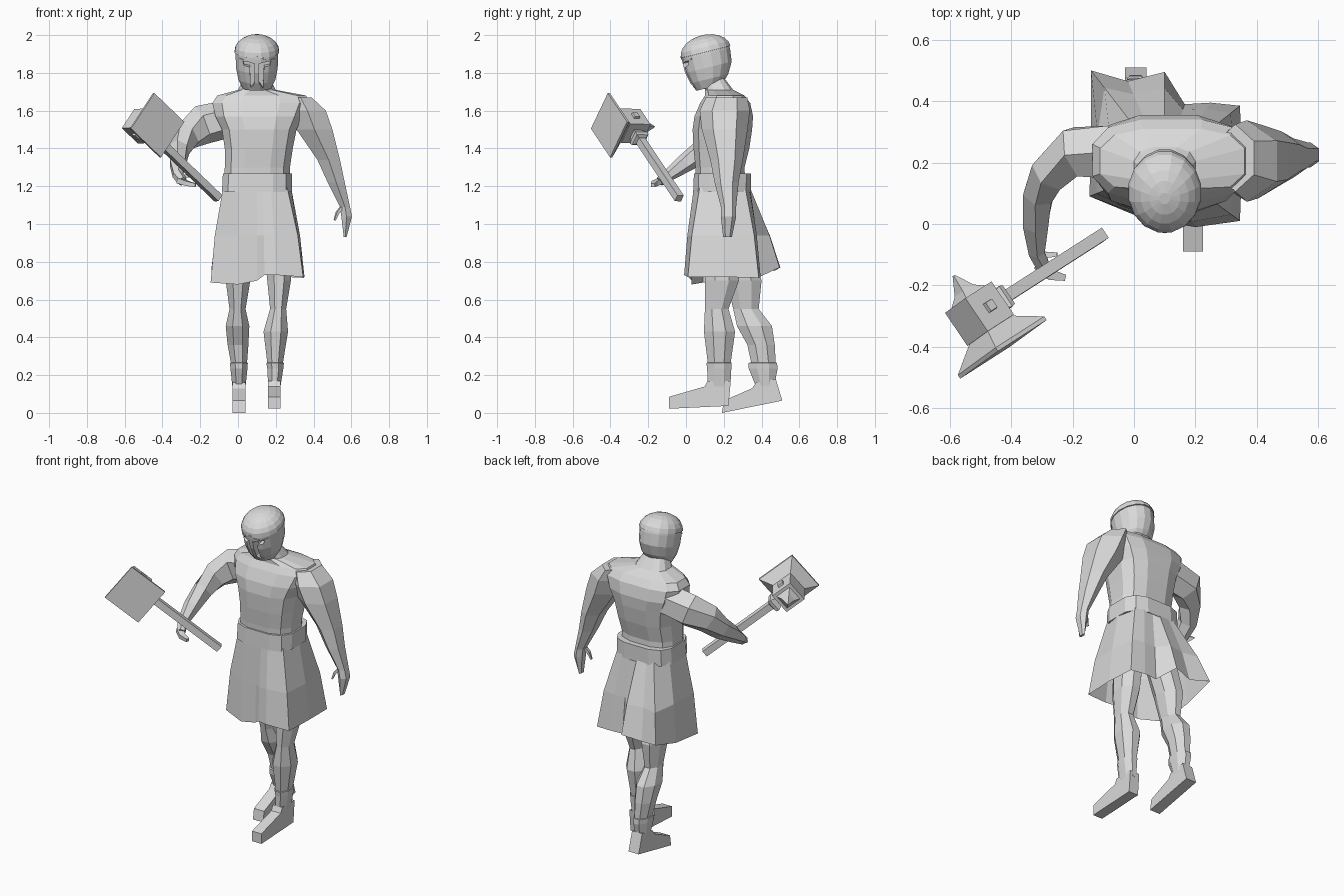
import bpy
import bmesh
from math import cos, sin, pi, radians, copysign, sqrt
from mathutils import Vector, Matrix

default_cube = bpy.data.objects.get("Cube")
if default_cube:
    bpy.data.objects.remove(default_cube, do_unlink=True)

# One plain colour for the whole figure
stone = bpy.data.materials.new("pale grey")
stone.use_nodes = True
stone.diffuse_color = (.7, .7, .7, 1)
stone.node_tree.nodes["Principled BSDF"].inputs["Base Color"].default_value = (.7, .7, .7, 1)


def loft(name, rings, capped=True, matrix=Matrix.Identity(4)):
    """Join rings of equal point count into one flat-shaded skin."""
    bm = bmesh.new()
    rows = [[bm.verts.new(matrix @ Vector(p)) for p in ring] for ring in rings]
    count = len(rows[0])
    for low, high in zip(rows, rows[1:]):
        for i in range(count):
            j = (i + 1) % count
            bm.faces.new((low[i], low[j], high[j], high[i]))
    if capped:
        bm.faces.new(rows[0])
        bm.faces.new(rows[-1])
    bmesh.ops.recalc_face_normals(bm, faces=bm.faces)
    mesh = bpy.data.meshes.new(name)
    bm.to_mesh(mesh)
    bm.free()
    mesh.materials.append(stone)
    obj = bpy.data.objects.new(name, mesh)
    bpy.context.collection.objects.link(obj)
    return obj


def slab(z, x0, x1, y0, y1, sides=8, power=1.0):
    """Level ring fitted to bounds; a lower power makes it boxier."""
    reach = cos(pi / sides) ** power
    ring = []
    for i in range(sides):
        a = (i + .5) * 2 * pi / sides
        u = copysign(abs(cos(a)) ** power, cos(a)) / reach
        v = copysign(abs(sin(a)) ** power, sin(a)) / reach
        ring.append(((x0 + x1) / 2 + u * (x1 - x0) / 2, (y0 + y1) / 2 + v * (y1 - y0) / 2, z))
    return ring


def tube(name, path, sides=8, matrix=Matrix.Identity(4)):
    """Path entries: point, sideways radius, upright radius."""
    points = [Vector(p) for p, _, _ in path]
    rings = []
    for i, (_, wide, tall) in enumerate(path):
        axis = points[min(i + 1, len(points) - 1)] - points[max(i - 1, 0)]
        side = axis.cross(Vector((0, 0, 1))).normalized()
        up = side.cross(axis).normalized()
        angles = [(k + .5) * 2 * pi / sides for k in range(sides)]
        rings.append([points[i] + side * wide * cos(a) + up * tall * sin(a) for a in angles])
    return loft(name, rings, matrix=matrix)


def extrude_x(name, profile, x0, x1):
    return loft(name, [[(x, y, z) for y, z in profile] for x in (x0, x1)])


# Torso with shoulders and neck
torso = [
    (1.17, -.075, .275, .055, .315), (1.30, -.07, .275, .05, .31),
    (1.40, -.07, .29, .04, .335), (1.50, -.085, .31, .035, .35),
    (1.57, -.12, .345, .045, .355), (1.64, -.135, .375, .075, .34),
    (1.68, -.11, .36, .1, .31), (1.71, .0, .2, .1, .25), (1.79, .04, .16, .09, .19),
]
loft("torso", [slab(*row, sides=12, power=.7) for row in torso])

# Belt
belt = [(1.17, -.085, .285, .038, .345), (1.268, -.08, .285, .042, .345)]
loft("belt", [slab(*row, sides=12, power=.6) for row in belt])

# Skirt flaring from the belt to an uneven hem
hem = [
    (.345, .01, .72), (.2, -.01, .73), (.14, .0, .73), (.1, .03, .70), (0, .03, .68),
    (-.145, .09, .69), (-.14, .3, .71), (-.14, .5, .77), (-.02, .465, .75), (.1, .495, .77),
    (.165, .39, .72), (.25, .395, .72), (.345, .385, .715), (.352, .2, .72),
]
middle = Vector((.1, .19))
waist_ring, hip_ring = [], []
for x, y, z in hem:
    out = Vector((x, y)) - middle
    scale = ((abs(out.x) / .182) ** 4 + (abs(out.y) / .15) ** 4) ** -.25
    top = middle + out * scale
    hip = top.lerp(Vector((x, y)), .66)
    waist_ring.append((top.x, top.y, 1.19))
    hip_ring.append((hip.x, hip.y, .94))
loft("skirt", [waist_ring, hip_ring, hem], capped=False)

# Legs with boot cuffs
left_leg = [
    (.14, .16, .225, .115, .235), (.235, .155, .24, .112, .24), (.265, .15, .243, .108, .242),
    (.266, .155, .238, .115, .237), (.43, .135, .265, .095, .26), (.55, .17, .255, .1, .225),
    (.70, .155, .28, .1, .28), (.95, .13, .28, .1, .30),
]
right_leg = [
    (.14, -.03, .04, .37, .467), (.235, -.04, .05, .332, .485), (.265, -.043, .052, .33, .482),
    (.266, -.038, .048, .345, .475), (.36, -.055, .055, .325, .47), (.46, -.065, .06, .27, .455),
    (.55, -.045, .04, .25, .385), (.70, -.065, .065, .215, .40), (.95, -.07, .08, .14, .33),
]
for name, rows in (("left_leg", left_leg), ("right_leg", right_leg)):
    loft(name, [slab(*row) for row in rows])

# Feet
extrude_x("left_foot", [(-.09, .022), (.225, .037), (.237, .17), (.115, .17), (.1, .14), (-.09, .085)],
          .16, .225)
extrude_x("right_foot", [(.19, 0), (.51, .065), (.475, .18), (.37, .16), (.35, .13), (.2, .065)],
          -.03, .04)

# Hanging left arm and hand
left_arm = [
    (1.67, .27, .39, .12, .31), (1.60, .27, .465, .09, .32), (1.50, .31, .50, .1, .31),
    (1.34, .42, .54, .14, .29), (1.22, .475, .565, .16, .27), (1.09, .54, .593, .19, .26),
    (1.04, .547, .603, .19, .26), (.93, .56, .575, .2, .24),
]
loft("left_arm", [slab(*row, sides=6) for row in left_arm])
tube("left_thumb", [((.56, .215, 1.1), .02, .012), ((.527, .205, 1.06), .018, .01),
                    ((.512, .2, 1.02), .01, .006)], sides=4)

# Bent right arm and hand
tube("right_arm", [
    ((-.06, .235, 1.555), .1, .1), ((-.19, .235, 1.525), .09, .105), ((-.27, .17, 1.47), .07, .085),
    ((-.31, .10, 1.395), .055, .065), ((-.32, .0, 1.325), .047, .05),
    ((-.318, -.09, 1.26), .03, .033), ((-.295, -.14, 1.225), .026, .026),
], sides=6)
tube("right_fingers", [((-.31, -.13, 1.23), .03, .02), ((-.27, -.165, 1.215), .025, .018),
                       ((-.225, -.175, 1.205), .014, .014)], sides=4)
tube("right_thumb", [((-.31, -.1, 1.25), .016, .014), ((-.25, -.1, 1.255), .01, .01)], sides=4)

# Helmeted head, tipped forward
head_frame = Matrix.Translation((.1, .115, 1.87)) @ Matrix.Rotation(radians(14), 4, "X")
# Rows: height, half width, half depth, depth offset
helmet = [(-.145, .075, .07, -.028), (-.1, .098, .103, -.016), (-.04, .11, .127, -.006),
          (.03, .113, .131, -.002), (.042, .113, .13, -.002), (.043, .118, .135, 0)]
for step in range(1, 6):
    lift = step * pi / 11
    helmet.append((.043 + .09 * sin(lift), .118 * cos(lift), .135 * cos(lift), 0))
head = loft("helmet", [slab(z, -w, w, o - d, o + d, sides=16) for z, w, d, o in helmet],
            matrix=head_frame)

# Eye and cheek openings on both sides of the nose guard
opening = [(.012, .012), (.076, .022), (.068, -.004), (.037, -.01), (.032, -.13), (.012, -.1)]
for side in (-1, 1):
    cutter = loft("face_cutter", [[(side * x, y, z) for x, z in opening] for y in (-.2, -.08)],
                  matrix=head_frame)
    cutter.hide_render = True
    cut = head.modifiers.new("face opening", "BOOLEAN")
    cut.operation, cut.object = "DIFFERENCE", cutter
    bpy.context.view_layer.objects.active = head
    bpy.ops.object.modifier_apply(modifier=cut.name)
    bpy.data.objects.remove(cutter, do_unlink=True)

# Arched brow ridge hugging the helmet front
brow = []
for i in range(-4, 5):
    x = i * .023
    brow.append(((x, -.13 * sqrt(1 - (x / .115) ** 2) - .003, .05 - .028 * sin(abs(i) * pi / 6)), .005, .005))
tube("brow_ridge", brow, sides=4, matrix=head_frame)

# War hammer: first axis runs down the handle, third axis runs behind the striking face
along = Vector((.655, .42, -.628)).normalized()
behind = Vector((-.557, .83, -.03))
behind = (behind - along * behind.dot(along)).normalized()
across = along.cross(behind)
hammer_frame = Matrix.Translation((-.425, -.408, 1.523)) @ Matrix((along, across, behind)).transposed().to_4x4()
CORNERS = ((-1, -1), (1, -1), (1, 1), (-1, 1))
MID = .14


def hammer_part(name, axis, rows):
    """Square-section part; rows are (distance along axis, half width)."""
    rings = []
    for t, h in rows:
        if axis == "handle":
            rings.append([(t, a * h, MID + b * h) for a, b in CORNERS])
        elif axis == "across":
            rings.append([(a * h, t, MID + b * h) for a, b in CORNERS])
        else:
            rings.append([(a * h, b * h, t) for a, b in CORNERS])
    return loft(name, rings, matrix=hammer_frame)


hammer_part("hammer_face", "behind", [(0, .121), (.014, .121), (.08, .055)])
hammer_part("hammer_block", "behind", [(.075, .065), (.205, .065)])
hammer_part("hammer_spike", "behind", [(.204, .048), (.23, .026), (.29, .003)])
hammer_part("hammer_handle", "handle", [(.06, .02), (.61, .02)])
hammer_part("hammer_collar", "handle", [(.064, .024), (.1, .04), (.118, .036), (.125, .022)])
for side, label in ((1, "upper"), (-1, "lower")):
    hammer_part(label + "_stud", "across", [(side * .06, .018), (side * .078, .016)])
